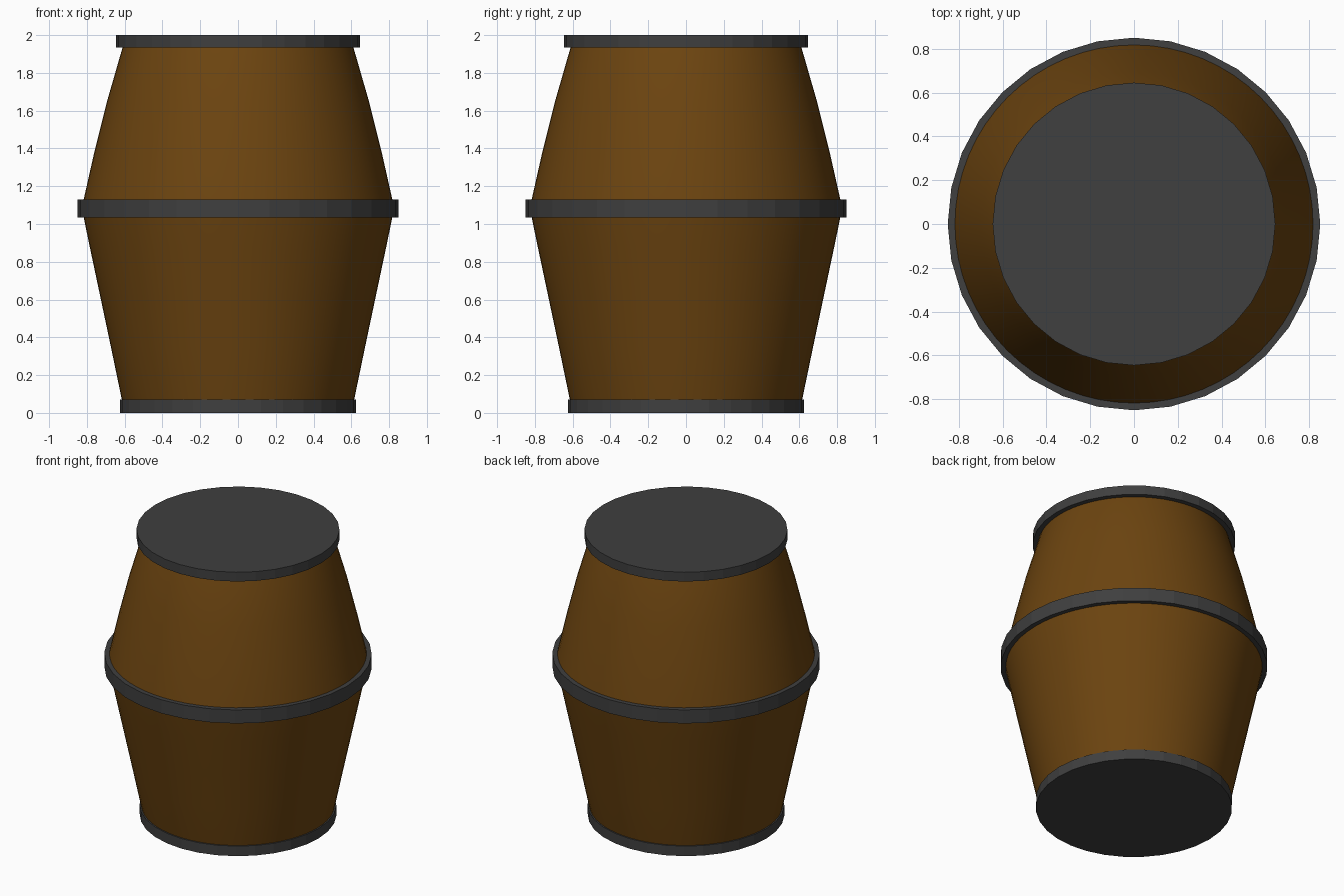
import bpy, bmesh
from math import cos, sin, pi

if "Cube" in bpy.data.objects:
    bpy.data.objects.remove(bpy.data.objects["Cube"])


def material(name, rgb):
    m = bpy.data.materials.new(name)
    m.diffuse_color = (*rgb, 1)
    m.use_nodes = True
    m.node_tree.nodes["Principled BSDF"].inputs["Base Color"].default_value = m.diffuse_color
    return m


def lathe(name, profile, sides, mat, closed=False):
    """Spin (radius, z) points about z; open profiles get capped ends."""
    bm = bmesh.new()
    rings = [[bm.verts.new((r * cos(2 * pi * i / sides), r * sin(2 * pi * i / sides), z))
              for i in range(sides)] for r, z in profile]
    pairs = list(zip(rings, rings[1:]))
    if closed:
        pairs.append((rings[-1], rings[0]))
    else:
        bm.faces.new(rings[0][::-1])
        bm.faces.new(rings[-1])
    for a, b in pairs:
        for i in range(sides):
            j = (i + 1) % sides
            bm.faces.new((a[i], a[j], b[j], b[i]))
    bmesh.ops.recalc_face_normals(bm, faces=bm.faces)
    mesh = bpy.data.meshes.new(name)
    bm.to_mesh(mesh)
    bm.free()
    mesh.materials.append(mat)
    ob = bpy.data.objects.new(name, mesh)
    bpy.context.collection.objects.link(ob)
    return ob


wood = material("wood", (0.15, 0.058, 0.005))
iron = material("iron", (0.05, 0.05, 0.05))

# Bulging wooden body, smooth shaded
body = lathe("barrel_body", [(0.605, 0.03), (0.617, 0.08), (0.673, 0.35), (0.73, 0.62),
                             (0.785, 0.88), (0.818, 1.04), (0.826, 1.083), (0.817, 1.13),
                             (0.763, 1.37), (0.696, 1.64), (0.611, 1.935), (0.6, 1.96)],
             64, wood)
bpy.context.view_layer.objects.active = body
body.select_set(True)
bpy.ops.object.shade_smooth_by_angle()

# Flat-faced iron end caps and middle hoop
lathe("bottom_cap", [(0.625, 0), (0.625, 0.07)], 32, iron)
lathe("top_cap", [(0.645, 1.935), (0.645, 2.0)], 32, iron)
lathe("middle_hoop", [(0.85, 1.035), (0.85, 1.13), (0.79, 1.13), (0.79, 1.035)],
      32, iron, closed=True)
